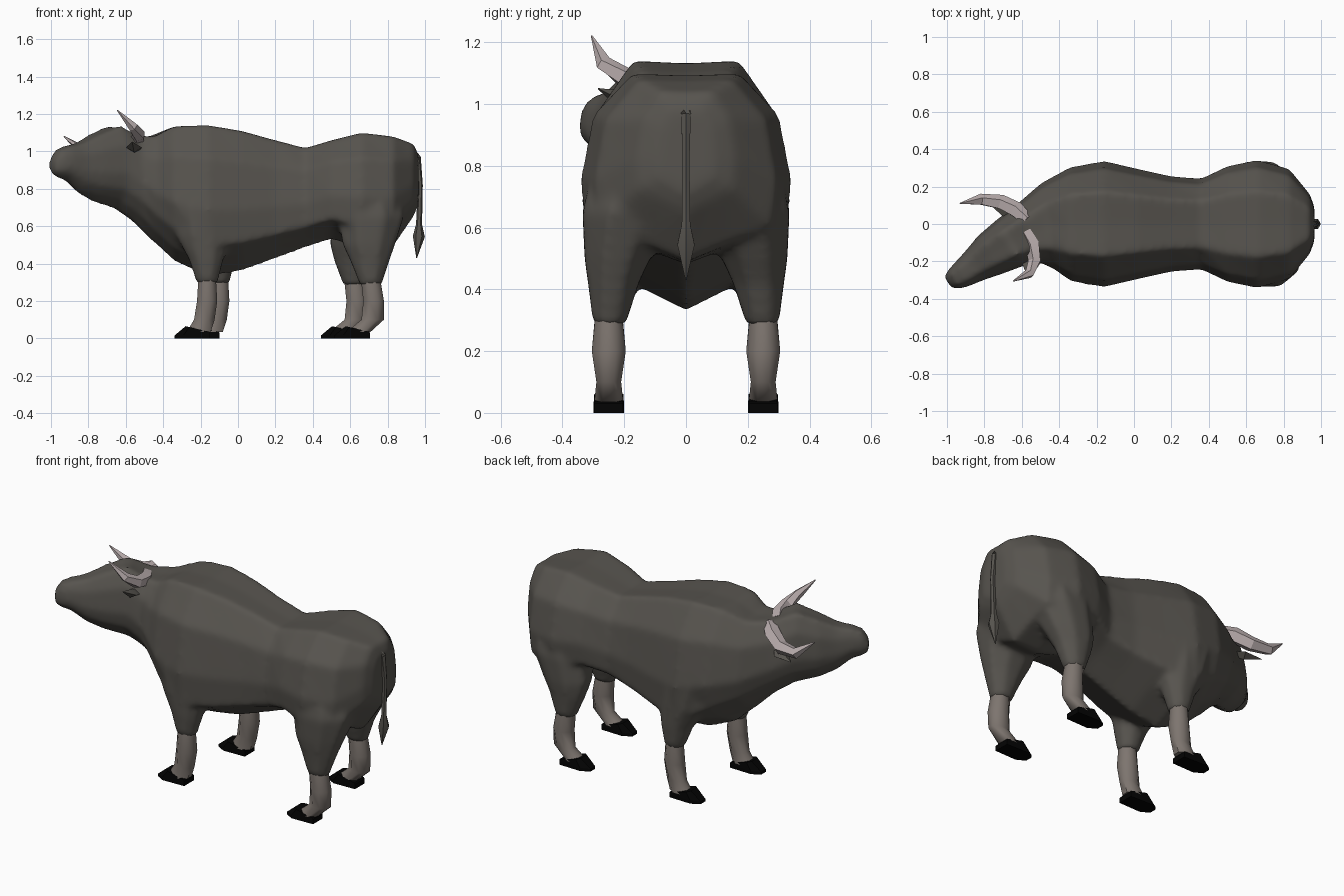
import bpy, bmesh, math
from mathutils import Vector

cube = bpy.data.objects.get("Cube")
if cube:
    bpy.data.objects.remove(cube, do_unlink=True)


def material(name, rgb):
    m = bpy.data.materials.new(name)
    m.use_nodes = True
    m.diffuse_color = (*rgb, 1)
    bsdf = m.node_tree.nodes["Principled BSDF"]
    bsdf.inputs["Base Color"].default_value = (*rgb, 1)
    bsdf.inputs["Roughness"].default_value = 0.9
    return m


hide = material("dark_hide", (0.095, 0.088, 0.077))
shin = material("grey_brown_shin", (0.205, 0.177, 0.158))
black = material("black_hoof", (0.001, 0.001, 0.001))
bone = material("pale_horn", (0.5, 0.43, 0.43))


def loft(name, rings, mat, smooth=50):
    """Skin a list of equal-sized point rings and cap both ends."""
    bm = bmesh.new()
    rows = [[bm.verts.new(p) for p in ring] for ring in rings]
    for a, b in zip(rows, rows[1:]):
        for i in range(len(a)):
            j = (i + 1) % len(a)
            bm.faces.new((a[i], a[j], b[j], b[i]))
    bm.faces.new(rows[0])
    bm.faces.new(rows[-1])
    bmesh.ops.recalc_face_normals(bm, faces=bm.faces)
    me = bpy.data.meshes.new(name)
    bm.to_mesh(me)
    bm.free()
    me.materials.append(mat)
    ob = bpy.data.objects.new(name, me)
    bpy.context.collection.objects.link(ob)
    bpy.ops.object.select_all(action='DESELECT')
    ob.select_set(True)
    bpy.context.view_layer.objects.active = ob
    bpy.ops.object.shade_smooth_by_angle(angle=math.radians(smooth))
    return ob


def oval(x, y, z, rx, ry, n=8):
    steps = [math.tau * (i + 0.5) / n for i in range(n)]
    grow = 1 / math.cos(math.pi / n)
    return [Vector((x + rx * grow * math.cos(t), y + ry * grow * math.sin(t), z))
            for t in steps]


def tube(name, path, radii, mat, sides=6, flat=1.0, smooth=50):
    """Tapered tube along a path; flat squashes its second axis."""
    pts = [Vector(p) for p in path]
    rings = []
    for i, p in enumerate(pts):
        d = (pts[min(i + 1, len(pts) - 1)] - pts[max(i - 1, 0)]).normalized()
        ref = Vector((0, 1, 0)) if abs(d.z) > 0.85 else Vector((0, 0, 1))
        u = d.cross(ref).normalized()
        w = u.cross(d)
        rings.append([p + radii[i] * (u * math.cos(t) + w * flat * math.sin(t))
                      for t in (math.tau * k / sides for k in range(sides))])
    return loft(name, rings, mat, smooth)


# Body, neck and turned head: one skin (x, y, turn, top, bottom, half width)
stations = [
    (0.965, 0, 0, 0.98, 0.71, 0.09),
    (0.94, 0, 0, 1.04, 0.65, 0.16),
    (0.83, 0, 0, 1.08, 0.49, 0.295),
    (0.66, 0, 0, 1.1, 0.48, 0.343),
    (0.5, 0, 0, 1.06, 0.53, 0.31),
    (0.36, 0, 0, 1.018, 0.485, 0.243),
    (0.2, 0, 0, 1.06, 0.425, 0.255),
    (0.02, 0, 0, 1.11, 0.36, 0.295),
    (-0.16, 0, 0, 1.14, 0.33, 0.337),
    (-0.34, 0, 0, 1.135, 0.41, 0.305),
    (-0.46, -0.01, 8, 1.08, 0.52, 0.235),
    (-0.56, -0.05, 22, 1.085, 0.62, 0.172),
    (-0.66, -0.10, 32, 1.138, 0.69, 0.145),
    (-0.77, -0.165, 32, 1.09, 0.725, 0.122),
    (-0.85, -0.22, 32, 1.045, 0.77, 0.094),
    (-0.92, -0.27, 32, 1.028, 0.84, 0.075),
    (-0.965, -0.297, 32, 1.008, 0.855, 0.06),
    (-0.995, -0.313, 32, 0.96, 0.88, 0.037),
]
rings = []
for x, y, turn, top, low, wide in stations:
    a = math.radians(turn)
    flank = (0.95, 0.2) if x > -0.2 else (0.86, 0.24)
    half = [(0.51, 1), (0.88, 0.78), (1, 0.44), flank, (0.48, 0.1)]
    outline = [(0, 0.99)] + half + [(0, 0)] + [(-u, v) for u, v in reversed(half)]
    rings.append([Vector((x - u * wide * math.sin(a), y + u * wide * math.cos(a),
                          low + v * (top - low))) for u, v in outline])
body = loft("body_and_head", rings, hide, 60)

# Legs: rows are (z, x, y, radius x, radius y)
front_thigh = [(0.85, -0.19, 0.16, 0.1, 0.08), (0.7, -0.19, 0.2, 0.16, 0.125),
               (0.55, -0.185, 0.215, 0.145, 0.106), (0.42, -0.17, 0.235, 0.09, 0.08),
               (0.29, -0.165, 0.248, 0.053, 0.052)]
hind_thigh = [(0.92, 0.7, 0.13, 0.1, 0.09), (0.78, 0.7, 0.175, 0.15, 0.13),
              (0.65, 0.71, 0.19, 0.175, 0.145), (0.5, 0.7, 0.222, 0.138, 0.106),
              (0.42, 0.705, 0.235, 0.105, 0.082), (0.285, 0.71, 0.248, 0.057, 0.052)]
front_shin = [(0.32, -0.165, 0.25, 0.047, 0.044), (0.2, -0.165, 0.25, 0.054, 0.055),
              (0.1, -0.18, 0.25, 0.055, 0.04), (0.035, -0.21, 0.25, 0.064, 0.047)]
hind_shin = [(0.31, 0.71, 0.25, 0.052, 0.044), (0.2, 0.725, 0.25, 0.055, 0.055),
             (0.1, 0.72, 0.25, 0.06, 0.04), (0.035, 0.645, 0.25, 0.064, 0.047)]


def leg_part(name, rows, side, shift, mat):
    rings = []
    for z, x, y, rx, ry in rows:
        blend = min(1, max(0, (0.8 - z) / 0.4))
        rings.append(oval(x + shift * blend, side * y, z, rx, ry))
    return loft(name, rings, mat)


def hoof(name, x, y):
    """Wedge hoof with a pointed toe and a sloping top."""
    sole = [(-0.1, 0.022), (-0.05, 0.05), (0.09, 0.046)]
    crown = [(-0.04, 0.028), (-0.02, 0.047), (0.085, 0.045)]

    def ring(shape, front_z, back_z):
        loop = shape + [(px, -py) for px, py in reversed(shape)]
        lo, hi = shape[0][0], shape[-1][0]
        return [Vector((x + px, y + py, front_z + (back_z - front_z) * (px - lo) / (hi - lo)))
                for px, py in loop]
    return loft(name, [ring(sole, 0, 0), ring(sole, 0.015, 0.03),
                       ring(crown, 0.065, 0.036)], black, 25)


thighs = []
for side, word, front_shift, hind_shift in ((-1, "near", 0, 0), (1, "far", 0.065, -0.09)):
    thighs.append(leg_part(word + "_front_thigh", front_thigh, side, front_shift, hide))
    thighs.append(leg_part(word + "_hind_thigh", hind_thigh, side, hind_shift, hide))
    leg_part(word + "_front_shin", front_shin, side, front_shift, shin)
    leg_part(word + "_hind_shin", hind_shin, side, hind_shift, shin)
    hoof(word + "_front_hoof", -0.24 + front_shift * 0.8, side * 0.25)
    hoof(word + "_hind_hoof", 0.615 + hind_shift * 0.8, side * 0.25)

# Blend the thighs into the body as one skin
bpy.ops.object.select_all(action='DESELECT')
for part in thighs + [body]:
    part.select_set(True)
bpy.context.view_layer.objects.active = body
bpy.ops.object.join()
remesh = body.modifiers.new("one_skin", 'REMESH')
remesh.mode = 'VOXEL'
remesh.voxel_size = 0.016
remesh.use_smooth_shade = True
soften = body.modifiers.new("soften", 'SMOOTH')
soften.factor = 0.5
soften.iterations = 8

# Horns
tube("near_horn", [(-0.58, -0.04, 1.06), (-0.54, -0.11, 1.065), (-0.53, -0.2, 1.085),
                   (-0.56, -0.265, 1.13), (-0.645, -0.305, 1.22)],
     [0.036, 0.042, 0.036, 0.027, 0.003], bone, 5, smooth=25)
tube("far_horn", [(-0.57, 0.02, 1.06), (-0.63, 0.075, 1.035), (-0.71, 0.115, 0.995),
                  (-0.82, 0.13, 0.995), (-0.93, 0.11, 1.08)],
     [0.036, 0.045, 0.042, 0.032, 0.003], bone, 5, smooth=25)

# Ears
ear_radii = [0.02, 0.042, 0.003]
tube("near_ear", [(-0.55, -0.15, 1.0), (-0.555, -0.22, 1.02), (-0.565, -0.285, 1.05)],
     ear_radii, hide, 4, 0.6, 25)
tube("far_ear", [(-0.63, 0.03, 0.95), (-0.69, 0.085, 0.93), (-0.78, 0.12, 0.925)],
     ear_radii, hide, 4, 0.6, 25)

# Tail with a diamond tuft
tube("tail", [(0.92, 0, 1.01), (0.96, 0, 0.965), (0.975, 0, 0.82), (0.968, 0, 0.61),
              (0.967, 0, 0.545), (0.955, 0, 0.43)],
     [0.025, 0.018, 0.013, 0.016, 0.032, 0.002], hide, 6, smooth=35)
